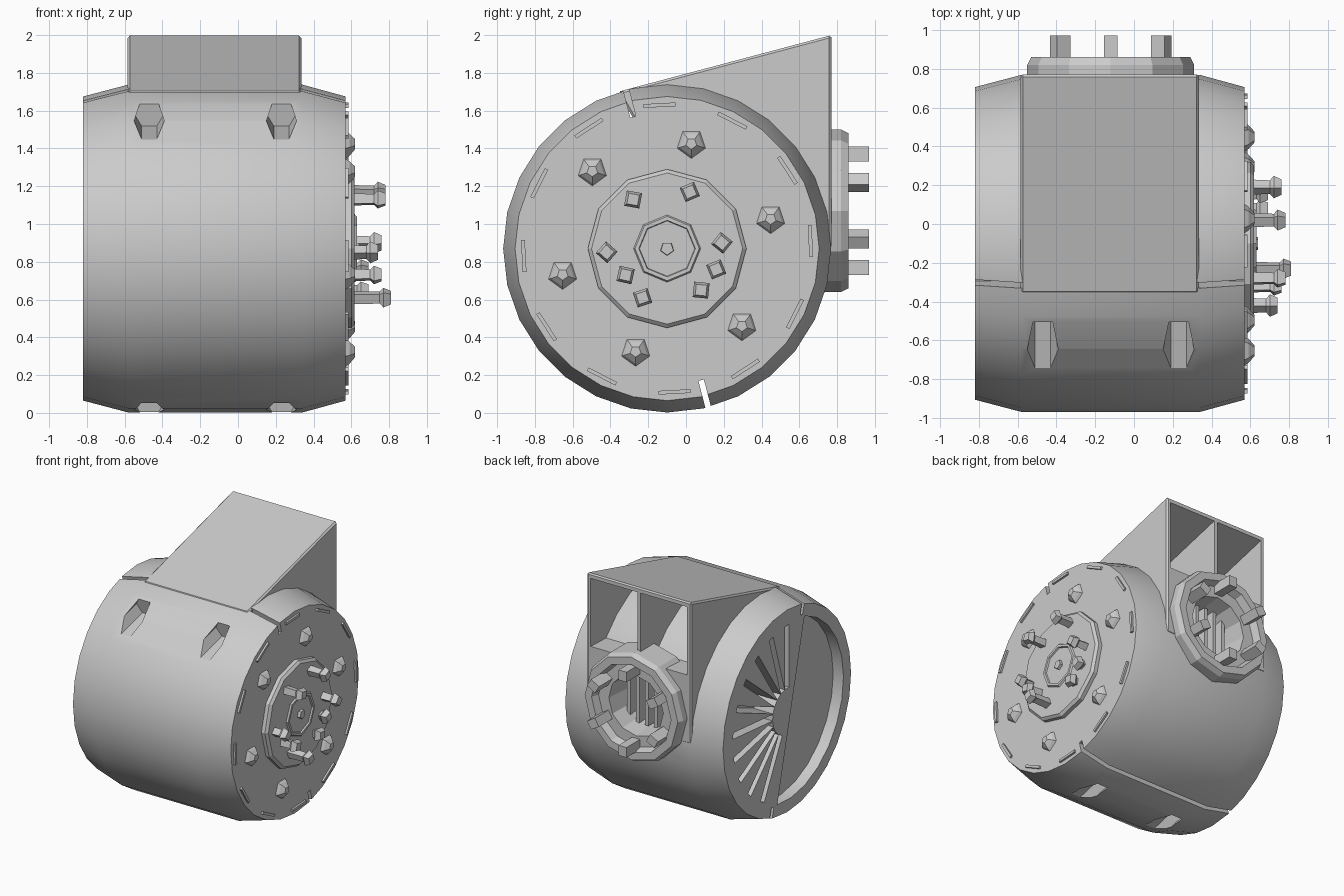
import bpy, bmesh, math
from math import cos, sin, radians, pi
from mathutils import Matrix, Vector

if "Cube" in bpy.data.objects:
    bpy.data.objects.remove(bpy.data.objects["Cube"])

grey = bpy.data.materials.new("metal_grey")
grey.use_nodes = True
grey.diffuse_color = (0.6, 0.6, 0.6, 1)
grey.node_tree.nodes["Principled BSDF"].inputs["Base Color"].default_value = (0.6, 0.6, 0.6, 1)

CY, CZ = -0.1, 0.87                      # drum axis
PX, PZ = -0.12, 1.07                     # port axis
ALONG_X = Matrix.Translation((0, CY, CZ)) @ Matrix.Rotation(pi / 2, 4, 'Y')
ALONG_Y = Matrix.Translation((PX, 0, PZ)) @ Matrix.Rotation(-pi / 2, 4, 'X')
SEAM = Matrix.Translation((0, CY, CZ)) @ Matrix.Rotation(radians(14.5), 4, 'X')


def finish(bm, name, mat=Matrix()):
    bm.transform(mat)
    bmesh.ops.recalc_face_normals(bm, faces=bm.faces)
    mesh = bpy.data.meshes.new(name)
    bm.to_mesh(mesh)
    bm.free()
    ob = bpy.data.objects.new(name, mesh)
    mesh.materials.append(grey)
    bpy.context.scene.collection.objects.link(ob)
    return ob


def lathe(name, profile, n, mat, hollow=False):
    bm = bmesh.new()
    rings = [[bm.verts.new((r * cos(2 * pi * i / n), r * sin(2 * pi * i / n), h)) for i in range(n)]
             for r, h in profile]
    pairs = list(zip(rings, rings[1:]))
    if hollow:
        pairs.append((rings[-1], rings[0]))
    else:
        bm.faces.new(rings[0])
        bm.faces.new(rings[-1])
    for a, b in pairs:
        for i in range(n):
            j = (i + 1) % n
            bm.faces.new((a[i], a[j], b[j], b[i]))
    return finish(bm, name, mat)


def box(name, size, centre, mat=Matrix()):
    bm = bmesh.new()
    bmesh.ops.create_cube(bm, size=1)
    return finish(bm, name, mat @ Matrix.Translation(centre) @ Matrix.Diagonal((*size, 1)))


def prism(name, yz, x0, x1, bevel=0):
    bm = bmesh.new()
    face = bm.faces.new([bm.verts.new((x0, y, z)) for y, z in yz])
    ext = bmesh.ops.extrude_face_region(bm, geom=[face])
    bmesh.ops.translate(bm, vec=(x1 - x0, 0, 0),
                        verts=[v for v in ext["geom"] if isinstance(v, bmesh.types.BMVert)])
    if bevel:
        bmesh.ops.bevel(bm, geom=bm.edges[:], offset=bevel, segments=1, affect='EDGES')
    return finish(bm, name)


def cut(ob, cutter):
    cutter.hide_render = True
    mod = ob.modifiers.new("cut", 'BOOLEAN')
    mod.operation, mod.solver, mod.object = 'DIFFERENCE', 'EXACT', cutter
    bpy.context.view_layer.objects.active = ob
    bpy.ops.object.modifier_apply(modifier=mod.name)
    bpy.data.objects.remove(cutter)


def polar(deg, r):
    return CY + r * cos(radians(deg)), CZ + r * sin(radians(deg))


# Drum housing
drum = lathe("drum_housing", [(0.805, -0.82), (0.868, -0.58), (0.868, 0.34), (0.805, 0.57)], 28, ALONG_X)

# Parting seam and the bolt pockets either side of it
for s in (1, -1):
    cut(drum, box("seam_cutter", (2, 0.03, 0.3), (0, 0, s * 0.87), SEAM))
    for x in (-0.47, 0.23):
        pocket = SEAM @ Matrix.Translation((x, -0.2, s * 0.79)) @ Matrix.Rotation(pi / 2, 4, 'X')
        cut(drum, lathe("pocket_cutter", [(0.08, 0), (0.08, 0.7)], 6, pocket))

# Open end: half recess and a fan of radial vents
arc = [polar(108 + 172 * i / 12, 0.71) for i in range(13)]
cut(drum, prism("recess_cutter", arc, -0.95, -0.73))
for i in range(10):
    spin = Matrix.Translation((0, CY, CZ)) @ Matrix.Rotation(radians(90 - 17 * i), 4, 'X')
    cut(drum, box("vent_cutter", (0.4, 0.5, 0.05), (-0.85, 0.43, 0), spin))

# Hole behind the round port
cut(drum, lathe("port_cutter", [(0.245, 0.4), (0.245, 1.2)], 12, ALONG_Y))

# Wedge duct with two open cells
duct = prism("duct", [(-0.36, 1.7), (0.77, 2.0), (0.77, 0.87), (0.1, 0.9)], -0.585, 0.335, 0.012)
for x0, x1 in ((-0.55, -0.14), (-0.11, 0.3)):
    cut(duct, prism("cell_cutter", [(0.85, 1.42), (0.85, 1.98), (-0.1, 1.735), (0.2, 1.4)], x0, x1))
cut(duct, lathe("port_cutter", [(0.245, 0.4), (0.245, 1.2)], 12, ALONG_Y))

# Round port flange, its bolts and inner fins
lathe("port_flange", [(0.43, 0.6), (0.43, 0.82), (0.41, 0.86), (0.35, 0.86), (0.33, 0.8),
                      (0.24, 0.8), (0.22, 0.6)], 12, ALONG_Y, True)
for i in range(6):
    a = radians(90 + 60 * i)
    spin = Matrix.Translation((PX + 0.3 * cos(a), 0, PZ + 0.3 * sin(a))) @ Matrix.Rotation(-a, 4, 'Y')
    box("port_bolt", (0.08, 0.21, 0.07), (0, 0.865, 0), spin)
for i in range(5):
    box("port_fin", (0.03, 0.25, 0.42), (PX - 0.16 + 0.08 * i, 0.54, PZ))

# Closed end: raised boss, inner ring and centre nut
lathe("end_boss", [(0.42, 0.5), (0.42, 0.6), (0.4, 0.618)], 12, ALONG_X)
lathe("inner_ring", [(0.19, 0.6), (0.17, 0.63), (0.15, 0.63), (0.14, 0.6)], 8, ALONG_X, True)
lathe("centre_nut", [(0.04, 0.6), (0.035, 0.64)], 5, ALONG_X)

# Cover bolts around the boss
for deg in (77, 16, -46, -107, -166, 134):
    y, z = polar(deg, 0.57)
    lathe("cover_bolt", [(0.085, 0.56), (0.065, 0.59), (0.03, 0.62)], 5,
          Matrix.Translation((0, y, z)) @ Matrix.Rotation(pi / 2, 4, 'Y'))

# Rim ribs
for i in range(12):
    spin = Matrix.Translation((0, CY, CZ)) @ Matrix.Rotation(radians(30 * i + 3), 4, 'X')
    box("rim_rib", (0.03, 0.02, 0.17), (0.57, 0.76, 0), spin)

# Terminal pins with wider tips
for y, z, end in ((0.19, 0.9, 0.76), (0.02, 1.17, 0.78), (0.08, 0.65, 0.69), (-0.23, 0.61, 0.81),
                  (-0.32, 0.73, 0.76), (-0.42, 0.85, 0.74), (-0.28, 1.13, 0.78), (0.16, 0.76, 0.69)):
    spin = Matrix.Translation((0, y, z)) @ Matrix.Rotation(math.atan2(z - CZ, y - CY), 4, 'X')
    lathe("terminal_pin", [(0.04, 0.58), (0.035, end - 0.06), (0.058, end - 0.04), (0.04, end)], 4,
          spin @ Matrix.Rotation(pi / 2, 4, 'Y'))

# Smooth drum with crisp edges
for ob in bpy.context.selected_objects:
    ob.select_set(False)
drum.select_set(True)
bpy.context.view_layer.objects.active = drum
bpy.ops.object.shade_smooth_by_angle(angle=radians(25))
